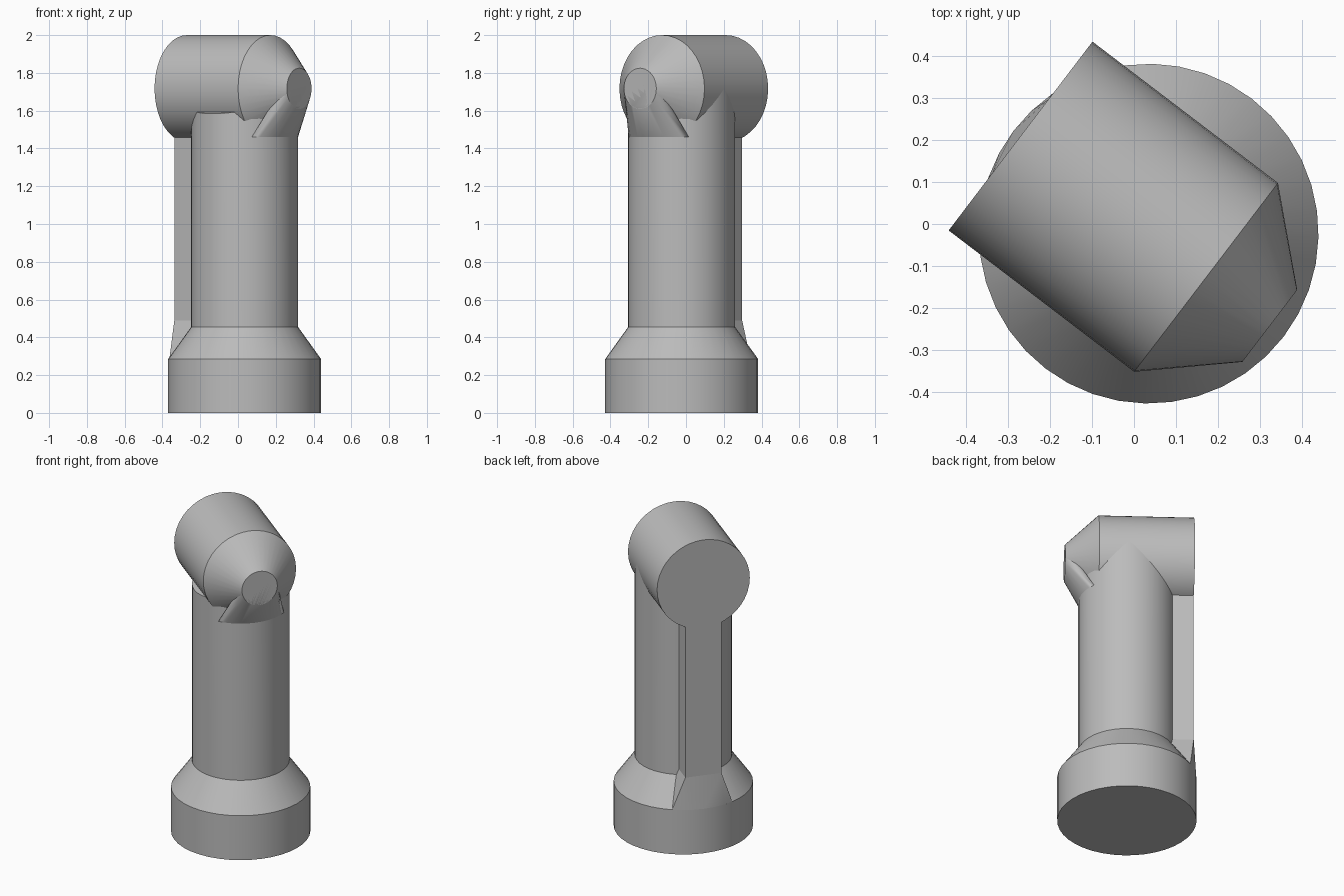
import bpy, bmesh, math
from mathutils import Matrix, Vector

cube = bpy.data.objects.get("Cube")
if cube:
    bpy.data.objects.remove(cube, do_unlink=True)

grey = bpy.data.materials.new("plain_grey")
grey.use_nodes = True
colour = (0.5, 0.5, 0.5, 1)
grey.diffuse_color = colour
grey.node_tree.nodes["Principled BSDF"].inputs["Base Color"].default_value = colour

# Shared frame: local x is the nozzle direction, local z is the column axis
FRAME = Matrix.Translation((0.035, -0.023, 0)) @ Matrix.Rotation(math.radians(-37.3), 4, "Z")
SEGMENTS = 40
COLUMN_R = 0.283
HEAD_Z = 1.717
TIP_X, TIP_R = 0.363, 0.108
BACK_X = -0.384


def finish(name, bm):
    bmesh.ops.recalc_face_normals(bm, faces=bm.faces[:])
    mesh = bpy.data.meshes.new(name)
    bm.to_mesh(mesh)
    bm.free()
    mesh.materials.append(grey)
    ob = bpy.data.objects.new(name, mesh)
    bpy.context.collection.objects.link(ob)
    ob.matrix_world = FRAME
    bpy.ops.object.select_all(action="DESELECT")
    ob.select_set(True)
    bpy.context.view_layer.objects.active = ob
    bpy.ops.object.shade_smooth_by_angle(angle=math.radians(30))
    return ob


def lathe(profile):
    """Closed solid of revolution about z from (radius, height) pairs."""
    bm = bmesh.new()
    rings = []
    for r, z in profile:
        angles = [math.tau * i / SEGMENTS for i in range(SEGMENTS)]
        rings.append([bm.verts.new((r * math.cos(a), r * math.sin(a), z)) for a in angles])
    for low, high in zip(rings, rings[1:]):
        for i in range(SEGMENTS):
            j = (i + 1) % SEGMENTS
            bm.faces.new((low[i], low[j], high[j], high[i]))
    bm.faces.new(rings[0][::-1])
    bm.faces.new(rings[-1])
    return bm


def hull(name, points):
    bm = bmesh.new()
    for p in points:
        bm.verts.new(p)
    res = bmesh.ops.convex_hull(bm, input=bm.verts[:])
    loose = [g for g in res["geom_interior"] if isinstance(g, bmesh.types.BMVert)]
    bmesh.ops.delete(bm, geom=loose, context="VERTS")
    bmesh.ops.dissolve_limit(bm, angle_limit=0.01, verts=bm.verts[:], edges=bm.edges[:])
    return finish(name, bm)


# Base, shoulder and column, with the hidden column top slanted inside the head
body = lathe([(0.405, 0), (0.405, 0.285), (COLUMN_R, 0.455), (COLUMN_R, 1.65)])
for v in body.verts:
    if v.co.z > 1.6:
        v.co.z += 0.23 * v.co.y
finish("base_and_column", body)

# Horizontal head with a tapered nozzle
head = lathe([(COLUMN_R, BACK_X), (COLUMN_R, 0.172), (TIP_R, TIP_X)])
to_side = Matrix.Translation((0, 0, HEAD_Z)) @ Matrix.Rotation(math.pi / 2, 4, "Y")
bmesh.ops.transform(head, matrix=to_side, verts=head.verts[:])
finish("head_and_nozzle", head)

# Web filling the corner between nozzle tip and column
web = []
for i in range(SEGMENTS):
    a = math.tau * i / SEGMENTS
    web.append(Vector((TIP_X, TIP_R * math.cos(a), HEAD_Z + TIP_R * math.sin(a))))
for i in range(-5, 6):
    a = math.tau * i / SEGMENTS
    web.append(Vector((COLUMN_R * math.cos(a), COLUMN_R * math.sin(a), 1.46)))
hull("nozzle_web", web)

# Flat rib down the back of the column
rib = [(x, y, z) for x in (BACK_X, -0.1) for y in (-0.11, 0.11) for z in (0.48, 1.457)]
hull("back_rib", rib)

# Flared foot of the rib, following the rim of the base
foot = [(x, y, 0.49) for x in (BACK_X, -0.1) for y in (-0.11, 0.11)]
foot += [(-0.1, y, 0.28) for y in (-0.19, 0.19)]
for i in range(-3, 4):
    a = math.pi + math.tau * i / SEGMENTS
    foot.append((0.405 * math.cos(a), 0.405 * math.sin(a), 0.284))
hull("rib_foot", foot)
